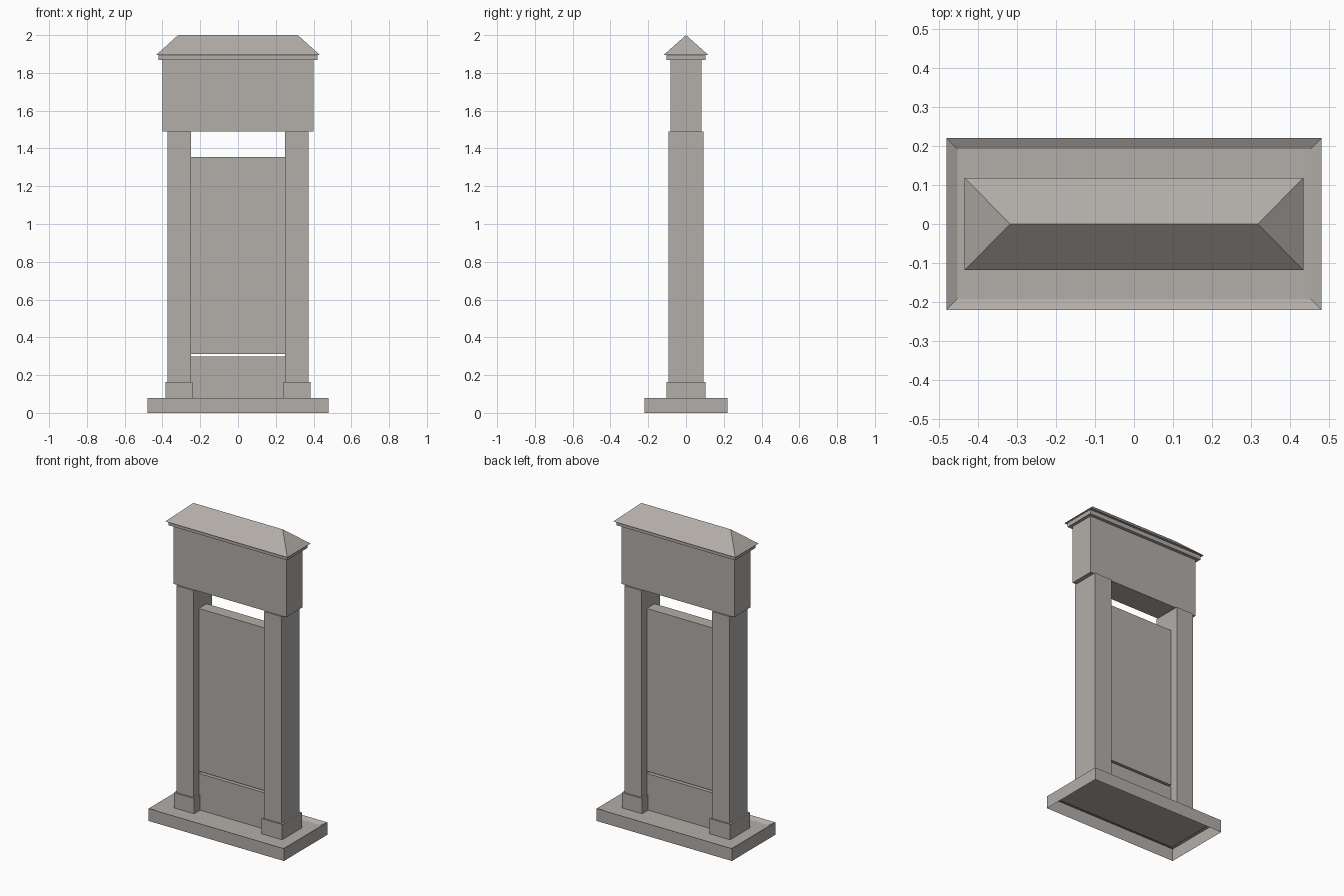
import bpy
import bmesh

cube = bpy.data.objects.get("Cube")
if cube:
    bpy.data.objects.remove(cube, do_unlink=True)

stone = bpy.data.materials.new("warm_grey_stone")
stone.use_nodes = True
COLOUR = (0.45, 0.42, 0.395, 1)
stone.diffuse_color = COLOUR
stone.node_tree.nodes["Principled BSDF"].inputs["Base Color"].default_value = COLOUR


def finish(name, bm):
    mesh = bpy.data.meshes.new(name)
    bm.to_mesh(mesh)
    bm.free()
    mesh.materials.append(stone)
    obj = bpy.data.objects.new(name, mesh)
    bpy.context.collection.objects.link(obj)
    return obj


def box_mesh(half_x, half_y, z0, z1, x=0):
    """Box from half widths and a height range, centred on x."""
    bm = bmesh.new()
    bmesh.ops.create_cube(bm, size=2)
    for v in bm.verts:
        v.co.x = x + v.co.x * half_x
        v.co.y *= half_y
        v.co.z = z1 if v.co.z > 0 else z0
    return bm


def box(name, *dims, **kw):
    return finish(name, box_mesh(*dims, **kw))


# Base: hollow underneath, with a raised rim around a sunken top
bm = box_mesh(0.48, 0.22, 0, 0.08)
bm.faces.ensure_lookup_table()
top = max(bm.faces, key=lambda f: f.calc_center_median().z)
bottom = min(bm.faces, key=lambda f: f.calc_center_median().z)
bmesh.ops.delete(bm, geom=[bottom], context='FACES_ONLY')
bmesh.ops.inset_region(bm, faces=[top], thickness=0.04)
bmesh.ops.translate(bm, verts=top.verts, vec=(0, 0, -0.015))
finish("base", bm)
box("base_underside", 0.44, 0.18, 0.06, 0.064)

# Posts standing on plinth blocks
for side, sign in (("left", 1), ("right", -1)):
    box(side + "_plinth", 0.072, 0.102, 0.065, 0.163, x=sign * 0.312)
    box(side + "_post", 0.0615, 0.092, 0.065, 1.49, x=sign * 0.3115)

# Infill panels between the posts, with a narrow slot between them
box("lower_panel", 0.25, 0.04, 0.065, 0.298)
box("upper_panel", 0.25, 0.04, 0.312, 1.356)

# Header and the trim under the roof
box("header", 0.40, 0.082, 1.49, 1.87)
box("eaves_trim", 0.42, 0.103, 1.868, 1.895)

# Hipped roof: the top of a box drawn in to a ridge
bm = box_mesh(0.433, 0.118, 1.895, 2.0)
for v in bm.verts:
    if v.co.z > 1.95:
        v.co.x *= 0.317 / 0.433
        v.co.y = 0
bmesh.ops.remove_doubles(bm, verts=bm.verts, dist=0.0001)
finish("roof", bm)
